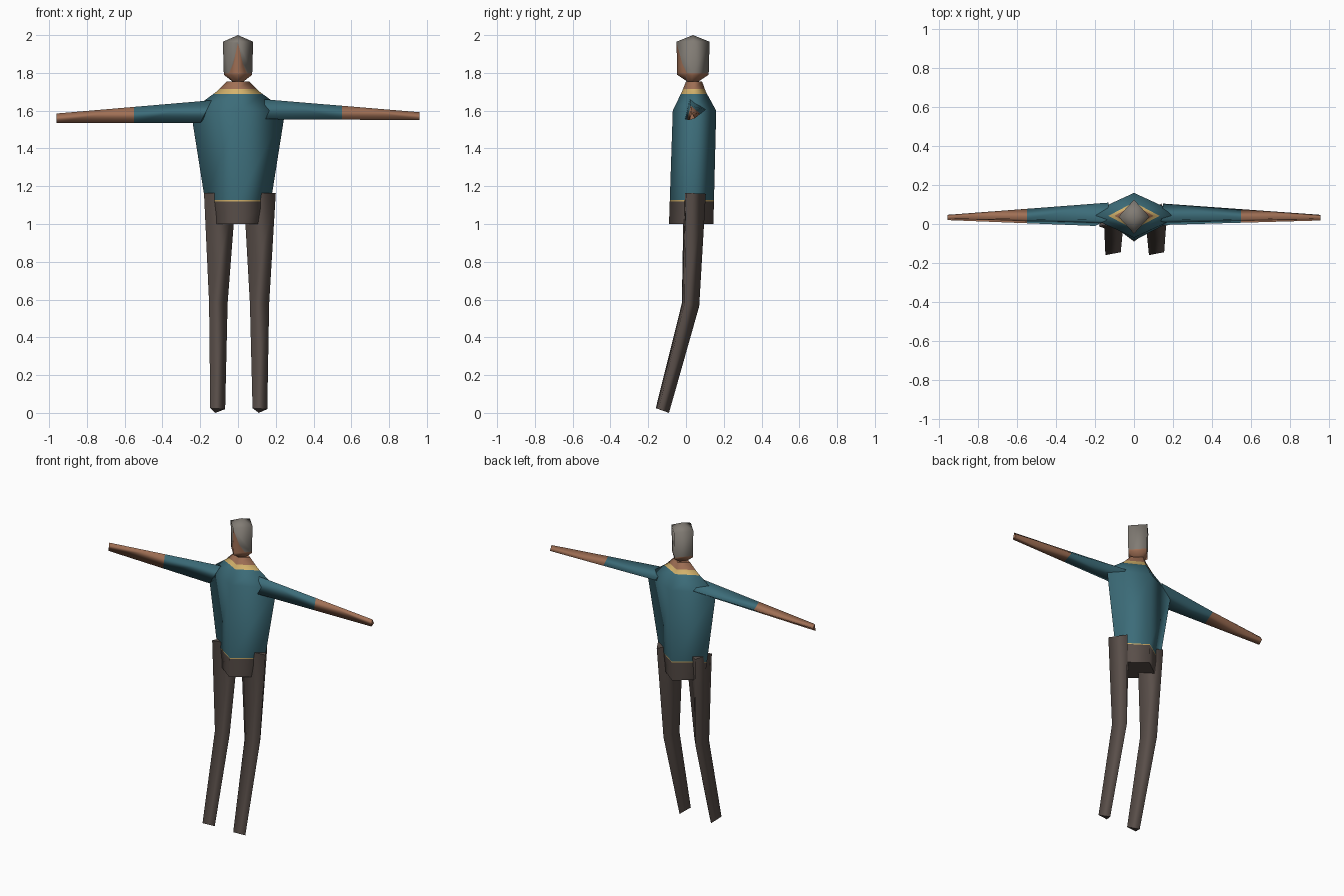
import bpy
import bmesh
from mathutils import Vector

cube = bpy.data.objects.get("Cube")
if cube:
    bpy.data.objects.remove(cube, do_unlink=True)


def material(name, rgb):
    m = bpy.data.materials.new(name)
    m.use_nodes = True
    m.diffuse_color = (*rgb, 1)
    bsdf = next(n for n in m.node_tree.nodes if n.type == 'BSDF_PRINCIPLED')
    bsdf.inputs["Base Color"].default_value = (*rgb, 1)
    bsdf.inputs["Roughness"].default_value = 0.9
    return m


TEAL = material("teal_shirt", (0.045, 0.15, 0.19))
SKIN = material("skin", (0.35, 0.16, 0.09))
HAIR = material("grey_hair", (0.22, 0.20, 0.175))
CREAM = material("cream_trim", (0.66, 0.45, 0.15))
DARK = material("dark_trousers", (0.10, 0.077, 0.067))


def loft(name, rings, mats, cuts=(), rule=None, apex=None):
    """Skin through rings of points, slice by planes, colour faces by rule."""
    bm = bmesh.new()
    loops = [[bm.verts.new(p) for p in ring] for ring in rings]
    n = len(loops[0])
    for a, b in zip(loops, loops[1:]):
        for i in range(n):
            j = (i + 1) % n
            bm.faces.new((a[i], a[j], b[j], b[i])).smooth = True
    bm.faces.new(loops[0])
    if apex:
        tip = bm.verts.new(apex)
        for i in range(n):
            bm.faces.new((loops[-1][i], loops[-1][(i + 1) % n], tip)).smooth = True
    else:
        bm.faces.new(loops[-1])
    bmesh.ops.recalc_face_normals(bm, faces=bm.faces[:])
    for co, no in cuts:
        bmesh.ops.bisect_plane(bm, geom=bm.verts[:] + bm.edges[:] + bm.faces[:],
                               dist=1e-5, plane_co=co, plane_no=no)
    if rule:
        for f in bm.faces:
            f.material_index = rule(f.calc_center_median())
    me = bpy.data.meshes.new(name)
    bm.to_mesh(me)
    bm.free()
    for m in mats:
        me.materials.append(m)
    ob = bpy.data.objects.new(name, me)
    bpy.context.collection.objects.link(ob)
    return ob


def diamond(z, half_width, front, back):
    mid = (front + back) / 2
    return [(half_width, mid, z), (0, back, z), (-half_width, mid, z), (0, front, z)]


UP = Vector((0, 0, 1))


def level(z):
    return (Vector((0, 0, z)), UP)


# Torso: trousers, waist trim, shirt, collar and neck
bands = [1.12, 1.126, 1.688, 1.715]
loft("torso",
     [diamond(1.0, 0.155, -0.09, 0.145),
      diamond(1.6, 0.25, -0.07, 0.16),
      diamond(1.7, 0.115, -0.022, 0.105),
      diamond(1.755, 0.06, 0.0, 0.085)],
     [DARK, CREAM, TEAL, CREAM, SKIN],
     [level(z) for z in bands],
     lambda c: sum(c.z > z for z in bands))

# Head: hair above a hairline that drops from the brow to the nape
hairline = [(-0.05, 1.96), (-0.02, 1.85), (0.005, 1.80)]
planes = []
for (y0, z0), (y1, z1) in zip(hairline, hairline[1:]):
    planes.append((Vector((0, y0, z0)), Vector((0, z0 - z1, y1 - y0)).normalized()))
planes.append(level(hairline[-1][1]))
loft("head",
     [diamond(1.755, 0.03, 0.005, 0.067),
      diamond(1.79, 0.075, -0.047, 0.12),
      diamond(1.965, 0.08, -0.05, 0.125)],
     [SKIN, HAIR], planes,
     lambda c: int(all((c - co).dot(no) > 0 for co, no in planes)),
     apex=(0, 0.037, 2.0))


# Arms: three-sided tapers with bare forearms
def arm(name, side, shoulder, wrist):
    elbow = (Vector((side * 0.55, 0, 0)), Vector((1, 0, 0)))
    loft(name, [shoulder, wrist], [TEAL, SKIN], [elbow],
         lambda c: int(abs(c.x) > 0.55))


arm("right_arm", -1,
    [(-0.14, 0.02, 1.655), (-0.2, -0.01, 1.535), (-0.13, 0.11, 1.61)],
    [(-0.96, 0.03, 1.585), (-0.96, 0.02, 1.535), (-0.96, 0.047, 1.56)])
arm("left_arm", 1,
    [(0.14, 0.02, 1.66), (0.14, -0.005, 1.555), (0.15, 0.105, 1.605)],
    [(0.96, 0.03, 1.592), (0.96, 0.018, 1.55), (0.96, 0.047, 1.56)])

# Legs: three-sided, bent at the knee, both turned the same way
loft("right_leg",
     [[(-0.147, -0.16, 0.025), (-0.068, -0.145, 0.02), (-0.12, -0.09, 0.0)],
      [(-0.153, -0.022, 0.58), (-0.055, -0.008, 0.58), (-0.12, 0.07, 0.565)],
      [(-0.18, -0.012, 1.165), (-0.01, 0.02, 1.165), (-0.14, 0.105, 1.16)]],
     [DARK])
loft("left_leg",
     [[(0.077, -0.16, 0.025), (0.155, -0.145, 0.02), (0.11, -0.09, 0.0)],
      [(0.063, -0.022, 0.58), (0.165, -0.008, 0.58), (0.115, 0.07, 0.565)],
      [(0.03, -0.012, 1.165), (0.2, 0.0, 1.165), (0.14, 0.105, 1.16)]],
     [DARK])
